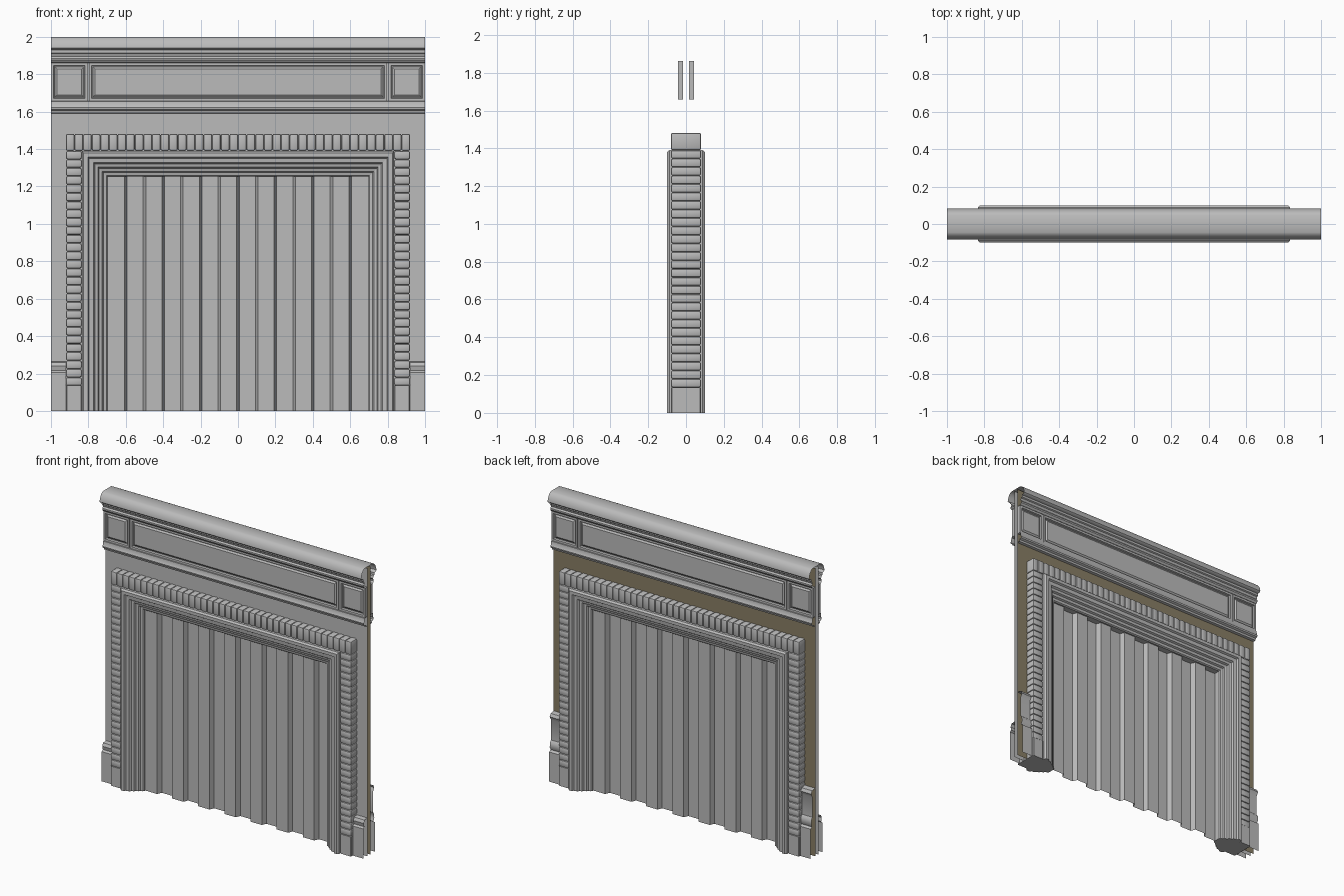
import bpy, bmesh, math

cube = bpy.data.objects.get("Cube")
if cube:
    bpy.data.objects.remove(cube, do_unlink=True)


def material(name, rgb):
    m = bpy.data.materials.new(name)
    m.use_nodes = True
    m.diffuse_color = (*rgb, 1)
    bsdf = m.node_tree.nodes["Principled BSDF"]
    bsdf.inputs["Base Color"].default_value = (*rgb, 1)
    bsdf.inputs["Roughness"].default_value = 0.8
    return m


GREY = material("stone grey", (0.5, 0.5, 0.5))
BROWN = material("olive brown", (0.25, 0.21, 0.13))


def finish(name, bm, mat=GREY, smooth=True):
    mesh = bpy.data.meshes.new(name)
    bm.to_mesh(mesh)
    bm.free()
    mesh.materials.append(mat)
    ob = bpy.data.objects.new(name, mesh)
    bpy.context.collection.objects.link(ob)
    if smooth:
        bpy.ops.object.select_all(action='DESELECT')
        ob.select_set(True)
        bpy.context.view_layer.objects.active = ob
        bpy.ops.object.shade_smooth_by_angle(angle=math.radians(35))
    return ob


def add_box(bm, x0, x1, y0, y1, z0, z1):
    """Adds a box and returns its vertices."""
    verts = bmesh.ops.create_cube(bm, size=1)["verts"]
    for v in verts:
        v.co = ((x0 + x1) / 2 + v.co.x * (x1 - x0),
                (y0 + y1) / 2 + v.co.y * (y1 - y0),
                (z0 + z1) / 2 + v.co.z * (z1 - z0))
    return verts


def loft(bm, rows):
    """Joins successive rows of points with quads."""
    rows = [[bm.verts.new(p) for p in r] for r in rows]
    for a, b in zip(rows, rows[1:]):
        for i in range(len(a) - 1):
            bm.faces.new((a[i], a[i + 1], b[i + 1], b[i]))
    return rows


def moulding(name, profile, x0, x1, side):
    """Open strip along x; profile is (depth, height) from top to bottom."""
    bm = bmesh.new()
    rows = [[(x, side * d, z) for d, z in profile] for x in (x0, x1)]
    loft(bm, rows if side < 0 else rows[::-1])
    return finish(name, bm)


SIDES = (("front", -1), ("back", 1))
WALL = 0.016     # half thickness of the wall
OUT = 0.835      # outer half width of the door casing
HEAD = 1.39      # top of the door casing
BRICK = 0.92     # outer half width of the brick surround

# Wall sheets, open at the ends, with the doorway left free
for label, s in SIDES:
    bm = bmesh.new()
    for x0, x1, z0, z1 in ((-1, -OUT, 0, HEAD), (OUT, 1, 0, HEAD),
                           (-1, 1, HEAD, 1.99)):
        ring = [(x0, z0), (x1, z0), (x1, z1), (x0, z1)]
        if s > 0:
            ring.reverse()
        bm.faces.new([bm.verts.new((x, s * WALL, z)) for x, z in ring])
    finish(label + "_wall", bm, GREY if s < 0 else BROWN, False)

# Crown, frieze ledge and corner plinths
crown = [(0, 2), (0.045, 2), (0.06, 1.992), (0.073, 1.975), (0.081, 1.955),
         (0.083, 1.94), (0.074, 1.932), (0.06, 1.93), (0.06, 1.915),
         (0.052, 1.91), (0.046, 1.895), (0.054, 1.885), (0.054, 1.875),
         (0.044, 1.862), (WALL, 1.86)]
ledge = [(WALL, 1.658), (0.046, 1.655), (0.048, 1.63), (0.054, 1.622),
         (0.052, 1.612), (0.038, 1.605), (0.034, 1.593), (WALL, 1.59)]
front_plinth = [(WALL, 0.265), (0.045, 0.26), (0.054, 0.24), (0.048, 0.215),
                (0.06, 0.205), (0.06, 0)]
back_plinth = [(WALL, 0.47), (0.05, 0.465), (0.06, 0.445), (0.046, 0.42),
               (0.046, 0.28), (0.058, 0.265), (0.06, 0.235), (0.05, 0.215),
               (0.066, 0.205), (0.066, 0)]
for label, s in SIDES:
    moulding(label + "_crown", crown, -1, 1, s)
    moulding(label + "_ledge", ledge, -1, 1, s)
    plinth = front_plinth if s < 0 else back_plinth
    moulding(label + "_right_plinth", plinth, -1, -BRICK, s)
    moulding(label + "_left_plinth", plinth, BRICK, 1, s)

# Frieze blocks with a grooved border and a raised field
for label, s in SIDES:
    for part, x0, x1 in (("right", -1, -0.803), ("middle", -0.797, 0.797),
                         ("left", 0.803, 1)):
        bm = bmesh.new()
        ya, yb = sorted((s * WALL, s * 0.042))
        add_box(bm, x0, x1, ya, yb, 1.657, 1.861)
        bm.normal_update()
        face = [f for f in bm.faces if f.normal.y * s > 0.9]
        for width, depth in ((0.02, 0), (0.005, -0.012), (0.006, 0),
                             (0.016, 0.008)):
            bmesh.ops.inset_region(bm, faces=face, thickness=width, depth=depth)
        finish(label + "_" + part + "_frieze_panel", bm, smooth=False)


# Brick surround: two columns on bases and a top row
def bricks(name, boxes):
    bm = bmesh.new()
    for b in boxes:
        add_box(bm, b[0], b[1], -0.08, 0.08, b[2], b[3])
    bmesh.ops.bevel(bm, geom=bm.edges[:], offset=0.01, segments=2,
                    profile=0.5, affect='EDGES')
    finish(name, bm)


BASE = 0.135
count = 28
pitch = (HEAD - BASE) / count
for label, s in (("right", -1), ("left", 1)):
    x0, x1 = sorted((s * OUT, s * BRICK))
    bricks(label + "_brick_column",
           [(x0, x1, BASE + i * pitch, BASE + (i + 1) * pitch)
            for i in range(count)])
    bm = bmesh.new()
    add_box(bm, x0, x1, -0.08, 0.08, 0, BASE)
    bmesh.ops.bevel(bm, geom=[e for e in bm.edges
                              if abs(e.verts[0].co.z - e.verts[1].co.z) > 0.1],
                    offset=0.005, segments=1, affect='EDGES')
    finish(label + "_brick_base", bm, smooth=False)
count = 40
pitch = 2 * BRICK / count
bricks("top_brick_row", [(-BRICK + i * pitch, -BRICK + (i + 1) * pitch,
                          HEAD, 1.482) for i in range(count)])

# Stepped door casing swept around the opening, the same on both faces
steps = [(OUT, 0.088), (0.825, 0.1), (0.803, 0.1), (0.796, 0.088),
         (0.772, 0.085), (0.764, 0.072), (0.748, 0.068), (0.742, 0.055),
         (0.726, 0.05), (0.72, 0.038), (0.704, 0.034), (0.698, 0.026)]
loop = [(u, -d) for u, d in steps] + [(u, d) for u, d in reversed(steps)]
bm = bmesh.new()
path = []
for sx, at_top in ((-1, False), (-1, True), (1, True), (1, False)):
    path.append([bm.verts.new((sx * u, y, HEAD - (OUT - u) if at_top else 0))
                 for u, y in loop])
for a, b in zip(path, path[1:]):
    for i in range(len(loop)):
        j = (i + 1) % len(loop)
        bm.faces.new((a[i], a[j], b[j], b[i]))
bm.faces.new(path[0])
bm.faces.new(path[-1])
bmesh.ops.recalc_face_normals(bm, faces=bm.faces[:])
finish("door_casing", bm, smooth=False)

# Corrugated door sheet
wave = [(-0.7, -0.016)]
for i in range(-6, 7):
    y = -0.016 if i % 2 == 0 else 0.016
    wave += [(i * 0.1 - 0.007, y), (i * 0.1 + 0.007, -y)]
wave.append((0.7, wave[-1][1]))
bm = bmesh.new()
loft(bm, [[(x, y, z) for x, y in wave] for z in (0, 1.257)])
finish("corrugated_door", bm, smooth=False)
